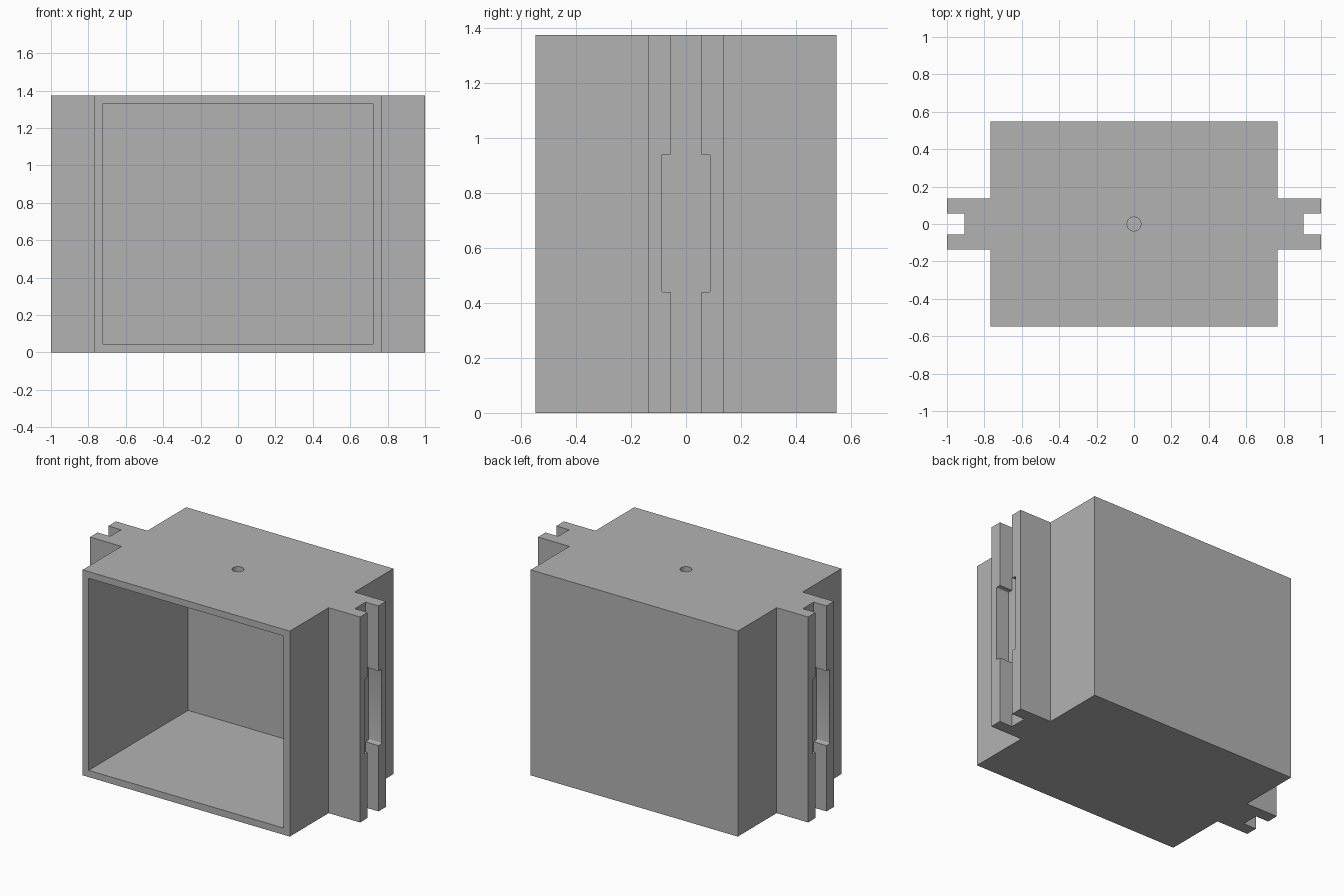
import bpy
import bmesh
from mathutils import Matrix, Vector

default = bpy.data.objects.get("Cube")
if default:
    bpy.data.objects.remove(default, do_unlink=True)

HEIGHT = 1.375
BODY_X, BODY_Y = 0.767, 0.548
RAIL_Y, SLOT_Y, SLOT_X = 0.137, 0.057, 0.905
WALL = 0.045

grey = bpy.data.materials.new("plain grey")
grey.use_nodes = True
colour = (0.45, 0.45, 0.45, 1)
grey.diffuse_color = colour
grey.node_tree.nodes["Principled BSDF"].inputs["Base Color"].default_value = colour


def make_object(name, bm):
    bmesh.ops.recalc_face_normals(bm, faces=bm.faces)
    mesh = bpy.data.meshes.new(name)
    bm.to_mesh(mesh)
    bm.free()
    mesh.materials.append(grey)
    obj = bpy.data.objects.new(name, mesh)
    bpy.context.collection.objects.link(obj)
    return obj


def box(name, low, high, round_x=0):
    """Box between two corners, optionally rounding the edges along x."""
    low, high = Vector(low), Vector(high)
    bm = bmesh.new()
    bmesh.ops.create_cube(bm, size=1)
    for v in bm.verts:
        v.co = (low + high) / 2 + v.co * (high - low)
    if round_x:
        edges = [e for e in bm.edges
                 if abs(e.verts[0].co.x - e.verts[1].co.x) > 1e-4]
        bmesh.ops.bevel(bm, geom=edges, offset=round_x, segments=4,
                        profile=0.5, affect='EDGES')
    return make_object(name, bm)


def cut(target, cutter):
    """Subtract the cutter and discard it."""
    cutter.hide_render = True
    mod = target.modifiers.new("cut", 'BOOLEAN')
    mod.operation = 'DIFFERENCE'
    mod.solver = 'EXACT'
    mod.object = cutter
    bpy.context.view_layer.objects.active = target
    bpy.ops.object.modifier_apply(modifier=mod.name)
    bpy.data.objects.remove(cutter, do_unlink=True)


# Housing and slotted side rails, extruded from one mirrored plan outline
quarter = [(BODY_X, BODY_Y), (BODY_X, RAIL_Y), (1, RAIL_Y),
           (1, SLOT_Y), (SLOT_X, SLOT_Y)]
half = quarter + [(x, -y) for x, y in reversed(quarter)]
outline = half + [(-x, y) for x, y in reversed(half)]
bm = bmesh.new()
base = bm.faces.new([bm.verts.new((x, y, 0)) for x, y in outline])
top = bmesh.ops.extrude_face_region(bm, geom=[base])["geom"]
bmesh.ops.translate(bm, vec=(0, 0, HEIGHT),
                    verts=[v for v in top if isinstance(v, bmesh.types.BMVert)])
housing = make_object("housing", bm)

# Cavity open at the front
cut(housing, box("cavity_cutter", (WALL - BODY_X, -1, WALL),
                 (BODY_X - WALL, BODY_Y - WALL, HEIGHT - WALL)))

# Wide pocket halfway up each rail slot
for low_x, high_x in ((SLOT_X, 1.1), (-1.1, -SLOT_X)):
    cut(housing, box("pocket_cutter", (low_x, -0.09, 0.44),
                     (high_x, 0.09, 0.94), round_x=0.008))

# Round hole through the top wall
bm = bmesh.new()
bmesh.ops.create_cone(bm, cap_ends=True, segments=32, radius1=0.037,
                      radius2=0.037, depth=0.2,
                      matrix=Matrix.Translation((0, 0, HEIGHT)))
cut(housing, make_object("hole_cutter", bm))

# Smooth the hole and pocket corners, keep the flat sides crisp
bpy.ops.object.select_all(action='DESELECT')
housing.select_set(True)
bpy.context.view_layer.objects.active = housing
bpy.ops.object.shade_smooth_by_angle(angle=0.5)
